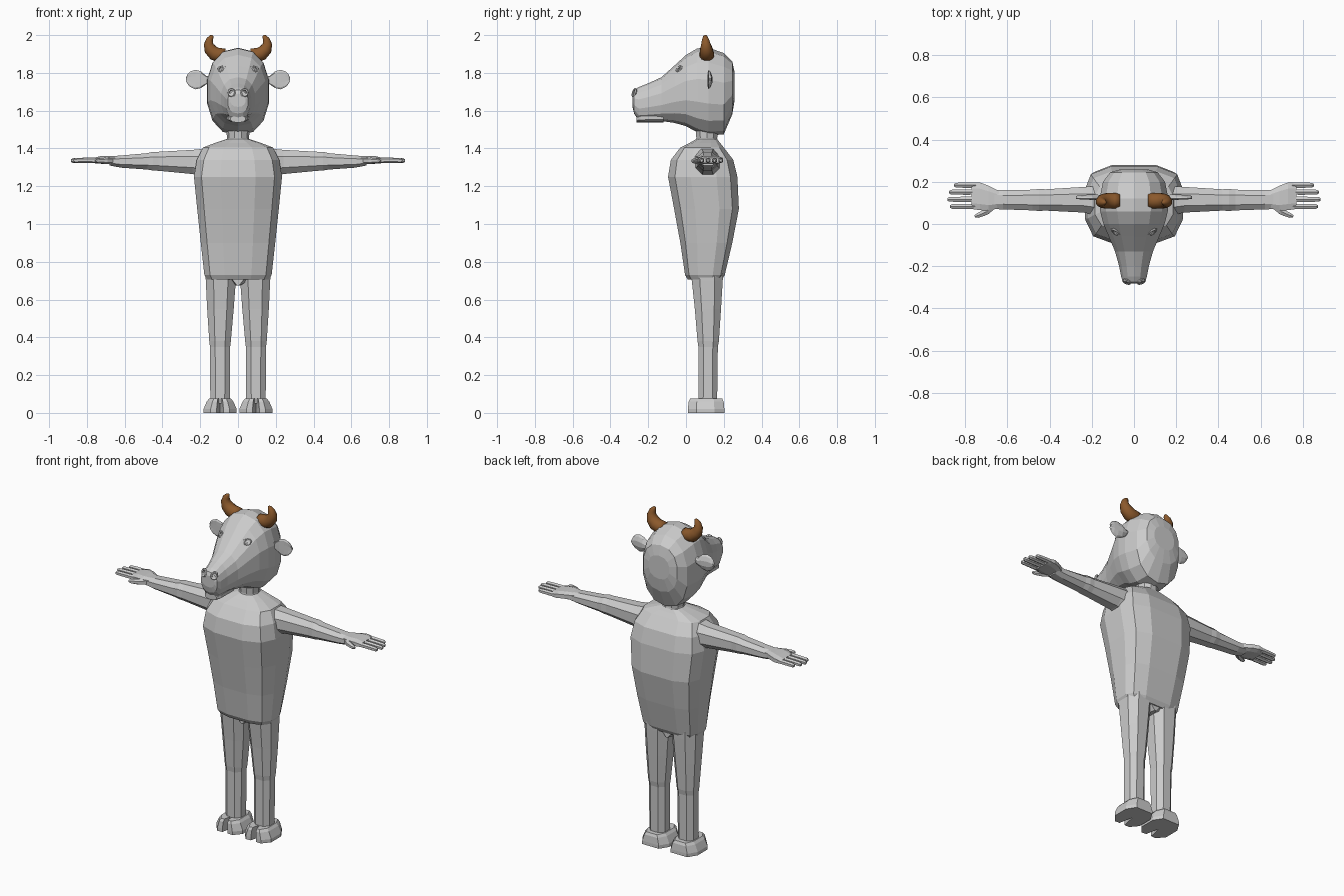
import bpy, bmesh, math
from mathutils import Vector


def material(name, rgb):
    m = bpy.data.materials.new(name)
    m.diffuse_color = (*rgb, 1)
    return m


GREY = material("hide_grey", (0.6, 0.6, 0.6))
BROWN = material("horn_brown", (0.26, 0.10, 0.025))


def loft(name, rings, mat=GREY, mirror=False, smooth=False):
    """Skin a list of equal-length point rings and cap both ends."""
    bm = bmesh.new()
    loops = [[bm.verts.new(p) for p in r] for r in rings]
    n = len(loops[0])
    for a, b in zip(loops, loops[1:]):
        for i in range(n):
            j = (i + 1) % n
            bm.faces.new((a[i], a[j], b[j], b[i]))
    bm.faces.new(loops[0])
    bm.faces.new(loops[-1])
    bmesh.ops.recalc_face_normals(bm, faces=bm.faces)
    me = bpy.data.meshes.new(name)
    bm.to_mesh(me)
    bm.free()
    me.materials.append(mat)
    ob = bpy.data.objects.new(name, me)
    bpy.context.collection.objects.link(ob)
    if mirror:
        ob.modifiers.new("mirror", 'MIRROR')
    for p in me.polygons:
        p.use_smooth = smooth
    return ob


def oval(n, e=2.0, turn=0.5):
    """Unit superellipse points."""
    pts = []
    for i in range(n):
        a = 2 * math.pi * (i + turn) / n
        c, s = math.cos(a), math.sin(a)
        pts.append((math.copysign(abs(c) ** (2 / e), c), math.copysign(abs(s) ** (2 / e), s)))
    return pts


def span(u, lo, hi):
    return (lo + hi) / 2 + u * (hi - lo) / 2


def tube(name, path, n=8, flat=1.0, **kw):
    """Tube along (x, y, z, radius) points; flat scales the second cross axis."""
    rings = []
    for i, p in enumerate(path):
        a, b = path[max(i - 1, 0)], path[min(i + 1, len(path) - 1)]
        d = (Vector(b[:3]) - Vector(a[:3])).normalized()
        s = Vector((0, 1, 0)) if abs(d.y) < 0.9 else Vector((1, 0, 0))
        s = (s - d * s.dot(d)).normalized()
        t = d.cross(s)
        rings.append([Vector(p[:3]) + s * u * p[3] + t * v * p[3] * flat for u, v in oval(n)])
    return loft(name, rings, **kw)


# Torso: broad barrel, rows are (z, half width, front y, back y)
half = [(0.4, -1), (0.83, -0.8), (1, -0.35), (1, 0.4), (0.88, 0.8), (0.48, 1)]
section = half + [(-u, v) for u, v in reversed(half)]
rows = [(0.705, 0.165, 0.01, 0.19), (0.73, 0.178, -0.005, 0.205), (0.9, 0.197, -0.03, 0.245),
        (1.08, 0.216, -0.063, 0.28), (1.25, 0.233, -0.095, 0.272), (1.34, 0.218, -0.08, 0.25),
        (1.405, 0.185, -0.03, 0.20), (1.43, 0.12, 0.02, 0.18), (1.45, 0.06, 0.055, 0.165)]
loft("torso", [[(u * w, span(v, f, b), z) for u, v in section] for z, w, f, b in rows])

# Crotch wedge between the legs
loft("crotch", [[(u * w, span(v, 0.03, 0.19), z) for u, v in oval(8)]
                for z, w in [(0.675, 0.015), (0.72, 0.11)]])

# Neck
tube("neck", [(0, 0.11, 1.42, 0.068), (0, 0.11, 1.455, 0.058), (0, 0.11, 1.52, 0.064)], n=10)

# Legs: rows are (z, inner x, outer x, front y, back y)
rows = [(0.05, 0.04, 0.15, 0.062, 0.168), (0.35, 0.038, 0.152, 0.062, 0.172),
        (0.38, 0.034, 0.156, 0.057, 0.178), (0.55, 0.018, 0.168, 0.042, 0.19),
        (0.70, 0.006, 0.176, 0.025, 0.20), (0.76, 0.006, 0.178, 0.02, 0.203)]
loft("leg", [[(span(u, a, b), span(v, f, k), z) for u, v in oval(8, 2.4)]
             for z, a, b, f, k in rows], mirror=True)

# Cloven hooves
toe = [(0.018, 0.012), (0.05, 0.01), (0.088, 0.055), (0.088, 0.15), (0.055, 0.203)]
outline = [(0, 0.1)] + toe + [(-x, y) for x, y in reversed(toe)]
loft("hoof", [[(0.095 + x * s, 0.11 + (y - 0.11) * t, z) for x, y in outline]
              for z, s, t in [(0, 1, 1), (0.02, 1, 1), (0.06, 0.8, 0.96), (0.075, 0.66, 0.88)]],
     mirror=True)

# Arms: rows are (x, front y, back y, low z, high z)
rows = [(0.17, 0.035, 0.185, 1.24, 1.405), (0.24, 0.05, 0.18, 1.26, 1.397),
        (0.42, 0.06, 0.168, 1.278, 1.386), (0.45, 0.058, 0.17, 1.28, 1.386),
        (0.48, 0.061, 0.166, 1.285, 1.378), (0.62, 0.066, 0.164, 1.296, 1.365),
        (0.68, 0.068, 0.164, 1.308, 1.36)]
loft("arm", [[(x, span(u, f, b), span(v, lo, hi)) for u, v in oval(8, 2.3)]
             for x, f, b, lo, hi in rows], mirror=True)

# Hands: flat palm, four fingers and a thumb
rows = [(0.64, 0.075, 0.158, 1.312, 1.36), (0.69, 0.06, 0.185, 1.317, 1.362),
        (0.73, 0.062, 0.2, 1.318, 1.36), (0.77, 0.068, 0.198, 1.322, 1.35)]
loft("palm", [[(x, span(u, f, b), span(v, lo, hi)) for u, v in oval(8, 3)]
              for x, f, b, lo, hi in rows], mirror=True)
for i, (y, tip) in enumerate([(0.083, 0.872), (0.117, 0.884), (0.151, 0.876), (0.184, 0.852)]):
    tube("finger_%d" % (i + 1), [(0.75, y, 1.337, 0.014), (0.80, y, 1.337, 0.0145),
                                 (tip - 0.01, y, 1.336, 0.013), (tip, y, 1.335, 0.007)],
         n=6, mirror=True)
tube("thumb", [(0.665, 0.09, 1.335, 0.02), (0.70, 0.058, 1.335, 0.017),
               (0.74, 0.04, 1.334, 0.013), (0.755, 0.036, 1.334, 0.006)], n=6, mirror=True)

# Head: rows run from nape to nose as (y, low z, high z, half width)
rows = [(0.258, 1.66, 1.80, 0.07), (0.245, 1.58, 1.86, 0.115), (0.2, 1.475, 1.905, 0.15),
        (0.12, 1.468, 1.933, 0.167), (0.06, 1.485, 1.93, 0.164), (0.0, 1.518, 1.895, 0.148),
        (-0.06, 1.535, 1.84, 0.122), (-0.13, 1.545, 1.777, 0.092), (-0.2, 1.545, 1.745, 0.072),
        (-0.25, 1.545, 1.725, 0.062), (-0.275, 1.585, 1.71, 0.055), (-0.283, 1.62, 1.69, 0.04)]
loft("head", [[(u * w, y, span(v, lo, hi)) for u, v in oval(14, 2.3)] for y, lo, hi, w in rows])

# Lower lip
loft("lower_lip", [[(u * w, y, span(v, 1.537, hi)) for u, v in oval(10, 2.5)]
                   for y, w, hi in [(-0.12, 0.06, 1.59), (-0.24, 0.056, 1.585), (-0.262, 0.04, 1.575)]])


def ring(name, centre, across, up, r, thick, n=8, m=5):
    """Raised rim lying in the plane of two axes."""
    c, s, t = Vector(centre), Vector(across).normalized(), Vector(up).normalized()
    nrm = s.cross(t)
    bm = bmesh.new()
    g = []
    for i in range(n):
        a = 2 * math.pi * i / n
        d = s * math.cos(a) * r[0] + t * math.sin(a) * r[1]
        g.append([bm.verts.new(c + d * (1 + thick / max(r) * math.cos(b)) + nrm * thick * math.sin(b))
                  for b in (2 * math.pi * k / m for k in range(m))])
    for i in range(n):
        for k in range(m):
            p, q = g[i], g[(i + 1) % n]
            bm.faces.new((p[k], q[k], q[(k + 1) % m], p[(k + 1) % m]))
    bmesh.ops.recalc_face_normals(bm, faces=bm.faces)
    me = bpy.data.meshes.new(name)
    bm.to_mesh(me)
    bm.free()
    me.materials.append(GREY)
    ob = bpy.data.objects.new(name, me)
    bpy.context.collection.objects.link(ob)
    ob.modifiers.new("mirror", 'MIRROR')


# Nostril rims, eyelids and eyeballs
ring("nostril", (0.034, -0.274, 1.695), (1, 0.35, 0), (0, 0.3, 1), (0.017, 0.02), 0.007)
ring("eyelid", (0.078, -0.045, 1.815), (1, 0.75, 0.3), (-0.2, 0.5, 1), (0.032, 0.02), 0.007, n=10)
tube("eyeball", [(0.085, -0.02, 1.805, 0.018), (0.08, -0.04, 1.814, 0.019),
                 (0.076, -0.052, 1.817, 0.009)], n=8, mirror=True)

# Ears: thin leaf shapes, rows are (x, low z, high z, thickness)
rows = [(0.14, 1.752, 1.778, 0.008), (0.17, 1.738, 1.785, 0.012), (0.195, 1.72, 1.808, 0.014),
        (0.225, 1.713, 1.816, 0.012), (0.252, 1.725, 1.808, 0.010), (0.268, 1.742, 1.792, 0.008),
        (0.275, 1.758, 1.775, 0.004)]
loft("ear", [[(x, 0.128 + u * t - 0.008 * v * v, span(v, lo, hi)) for u, v in oval(10)]
             for x, lo, hi, t in rows], mirror=True)

# Horns curving out, up and in
tube("horn", [(0.065, 0.11, 1.895, 0.034), (0.095, 0.11, 1.894, 0.039), (0.125, 0.11, 1.902, 0.038),
              (0.147, 0.108, 1.925, 0.034), (0.156, 0.105, 1.952, 0.026), (0.15, 0.103, 1.976, 0.019),
              (0.139, 0.102, 1.993, 0.011), (0.134, 0.102, 1.999, 0.004)],
     n=12, mat=BROWN, mirror=True, smooth=True)
